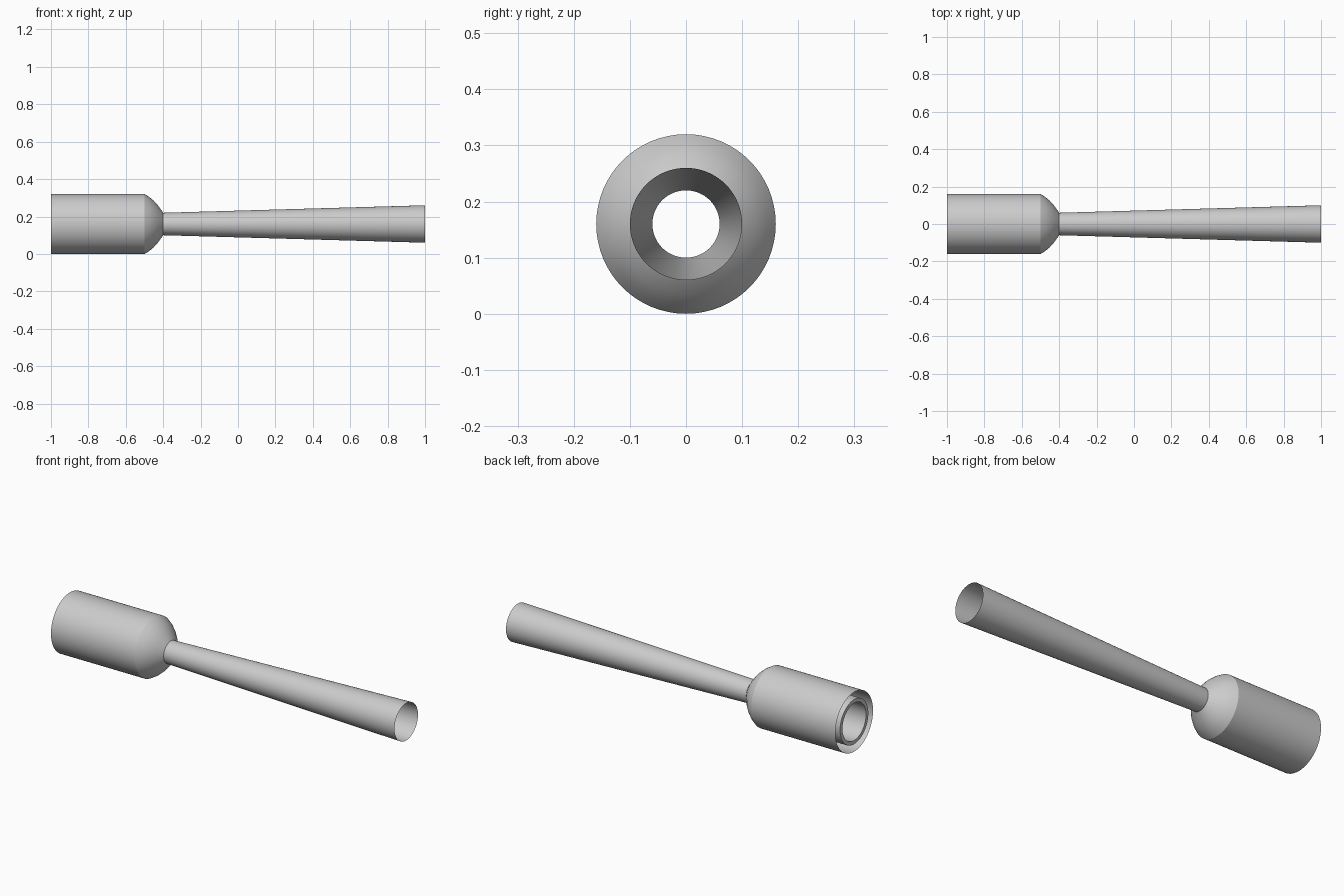
import bpy
import math

if "Cube" in bpy.data.objects:
    bpy.data.objects.remove(bpy.data.objects["Cube"], do_unlink=True)

AXIS_Z = 0.16
SIDES = 64

metal = bpy.data.materials.new("plain grey")
metal.use_nodes = True
GREY = (0.6, 0.6, 0.6, 1)
metal.diffuse_color = GREY
metal.node_tree.nodes["Principled BSDF"].inputs["Base Color"].default_value = GREY


def lathe(name, profile, closed=False):
    """Spin (x, radius) points around the long axis."""
    verts, faces = [], []
    n = len(profile)
    for i in range(SIDES):
        a = 2 * math.pi * i / SIDES
        verts += [(x, r * math.cos(a), AXIS_Z + r * math.sin(a)) for x, r in profile]
    for i in range(SIDES):
        j = (i + 1) % SIDES
        for k in range(n if closed else n - 1):
            m = (k + 1) % n
            faces.append((i * n + k, i * n + m, j * n + m, j * n + k))
    mesh = bpy.data.meshes.new(name)
    mesh.from_pydata(verts, [], faces)
    mesh.materials.append(metal)
    obj = bpy.data.objects.new(name, mesh)
    bpy.context.collection.objects.link(obj)
    bpy.ops.object.select_all(action="DESELECT")
    obj.select_set(True)
    bpy.context.view_layer.objects.active = obj
    bpy.ops.object.shade_smooth_by_angle(angle=math.radians(25))
    return obj


# Thin chamber wall with a domed shoulder closing on the throat
lathe("chamber_shell", [(-1, 0.16), (-0.5, 0.16), (-0.475, 0.145), (-0.45, 0.124),
                        (-0.425, 0.096), (-0.4, 0.06)])

# Long thin flared pipe
lathe("flared_pipe", [(-0.4, 0.06), (1, 0.1)])

# Thick sleeve inside the open end of the chamber
lathe("inner_sleeve", [(-1, 0.12), (-0.55, 0.12), (-0.55, 0.1), (-1, 0.1)], closed=True)
